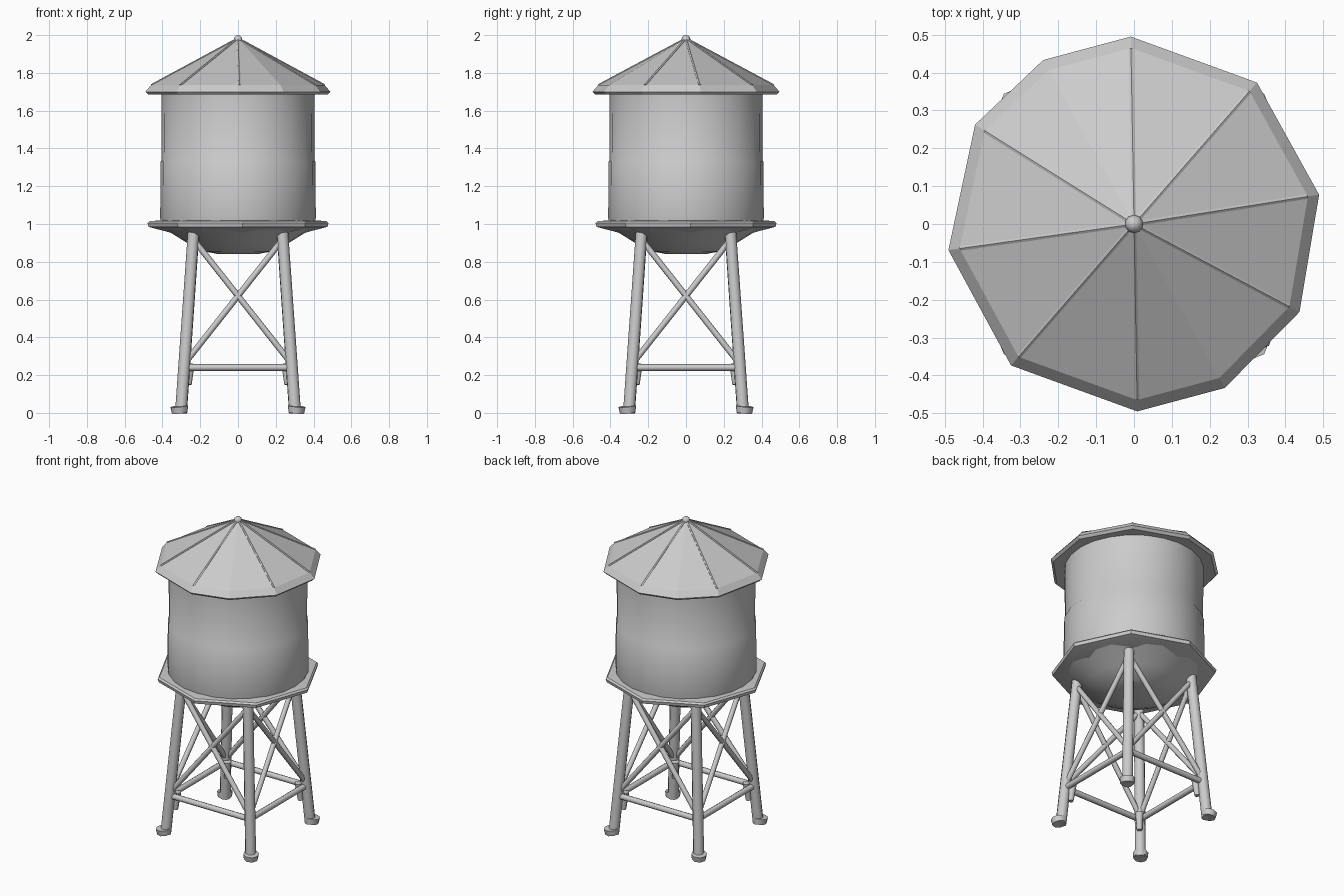
import bpy
from math import sin, cos, radians, pi
from mathutils import Vector

cube = bpy.data.objects.get("Cube")
if cube:
    bpy.data.objects.remove(cube, do_unlink=True)

grey = bpy.data.materials.new("light_grey")
grey.use_nodes = True
COLOUR = (0.6, 0.6, 0.6, 1.0)
grey.diffuse_color = COLOUR
grey.node_tree.nodes["Principled BSDF"].inputs["Base Color"].default_value = COLOUR


def finish(obj, name, angle=35):
    obj.name = name
    obj.data.materials.clear()
    obj.data.materials.append(grey)
    bpy.ops.object.select_all(action='DESELECT')
    obj.select_set(True)
    bpy.context.view_layer.objects.active = obj
    bpy.ops.object.shade_smooth_by_angle(angle=radians(angle))
    return obj


def lathe(name, profile, angles, smooth=35):
    """Sweep (radius, z) points round the axis through the given angles."""
    n = len(angles)
    verts, faces = [], []
    for r, z in profile:
        verts += [(r * cos(radians(a)), r * sin(radians(a)), z) for a in angles]
    for k in range(len(profile) - 1):
        for i in range(n):
            j = (i + 1) % n
            faces.append((k * n + i, k * n + j, (k + 1) * n + j, (k + 1) * n + i))
    faces.append(tuple(reversed(range(n))))
    faces.append(tuple(range(len(verts) - n, len(verts))))
    mesh = bpy.data.meshes.new(name)
    mesh.from_pydata(verts, [], faces)
    obj = bpy.data.objects.new(name, mesh)
    bpy.context.collection.objects.link(obj)
    return finish(obj, name, smooth)


def tube(name, a, b, r, r_end=None, sides=8):
    a, b = Vector(a), Vector(b)
    d = b - a
    bpy.ops.mesh.primitive_cone_add(vertices=sides, radius1=r, radius2=r_end or r,
                                    depth=d.length, location=(a + b) / 2,
                                    rotation=d.to_track_quat('Z', 'Y').to_euler())
    return finish(bpy.context.object, name, 50)


round_angles = [i * 15 for i in range(24)]
deck_angles = [i * 45 + 3 for i in range(8)]
roof_angles = [-172, -131, -89, -61, -28, 9, 49, 91, 119, 148]

# Tank with a faint step at mid height
lathe("tank", [(0.405, 1.0), (0.412, 1.03), (0.41, 1.33), (0.404, 1.34), (0.406, 1.7)],
      round_angles)

# Bowl under the tank and the walkway round it
lathe("tank_bowl", [(0.1, 0.84), (0.18, 0.855), (0.27, 0.9), (0.35, 0.95), (0.42, 0.985)],
      round_angles, 60)
lathe("walkway", [(0.36, 0.955), (0.475, 0.985), (0.48, 1.005), (0.47, 1.015), (0.4, 1.02)],
      deck_angles, 25)

# Faceted roof, ridge ribs and finial
lathe("roof", [(0.4, 1.69), (0.48, 1.685), (0.495, 1.7), (0.465, 1.735), (0.015, 1.975)],
      roof_angles, 12)
for a in roof_angles:
    if a not in (-61, 119):
        c, s = cos(radians(a)), sin(radians(a))
        tube("roof_rib", (0.462 * c, 0.462 * s, 1.734), (0.015 * c, 0.015 * s, 1.973),
             0.007, sides=6)
bpy.ops.mesh.primitive_uv_sphere_add(segments=10, ring_count=6, radius=0.024,
                                     location=(0, 0, 1.976))
finish(bpy.context.object, "finial", 60)


def spread(z):
    """Distance of the leg line from each centre plane at a height."""
    return 0.302 - 0.07 * z


def on_leg(corner, z, inset=0.0):
    d = spread(z) - inset
    return (corner[0] * d, corner[1] * d, z)


# Splayed legs with feet and lower joint blocks
corners = [(-1, -1), (1, -1), (1, 1), (-1, 1)]
for c in corners:
    tube("leg", on_leg(c, 0.0), on_leg(c, 0.96), 0.032, 0.031, 10)
    tube("foot", on_leg(c, 0.0, -0.006), on_leg(c, 0.035, -0.012), 0.042, 0.046)
    tube("leg_joint", on_leg(c, 0.15, 0.03), on_leg(c, 0.26, 0.03), 0.016, 0.024)

# Horizontal struts and crossed braces on all four sides
for i, c in enumerate(corners):
    n = corners[(i + 1) % 4]
    tube("strut", on_leg(c, 0.24), on_leg(n, 0.24), 0.018)
    tube("brace", on_leg(c, 0.26), on_leg(n, 0.92), 0.016)
    tube("brace", on_leg(n, 0.26), on_leg(c, 0.92), 0.016)
